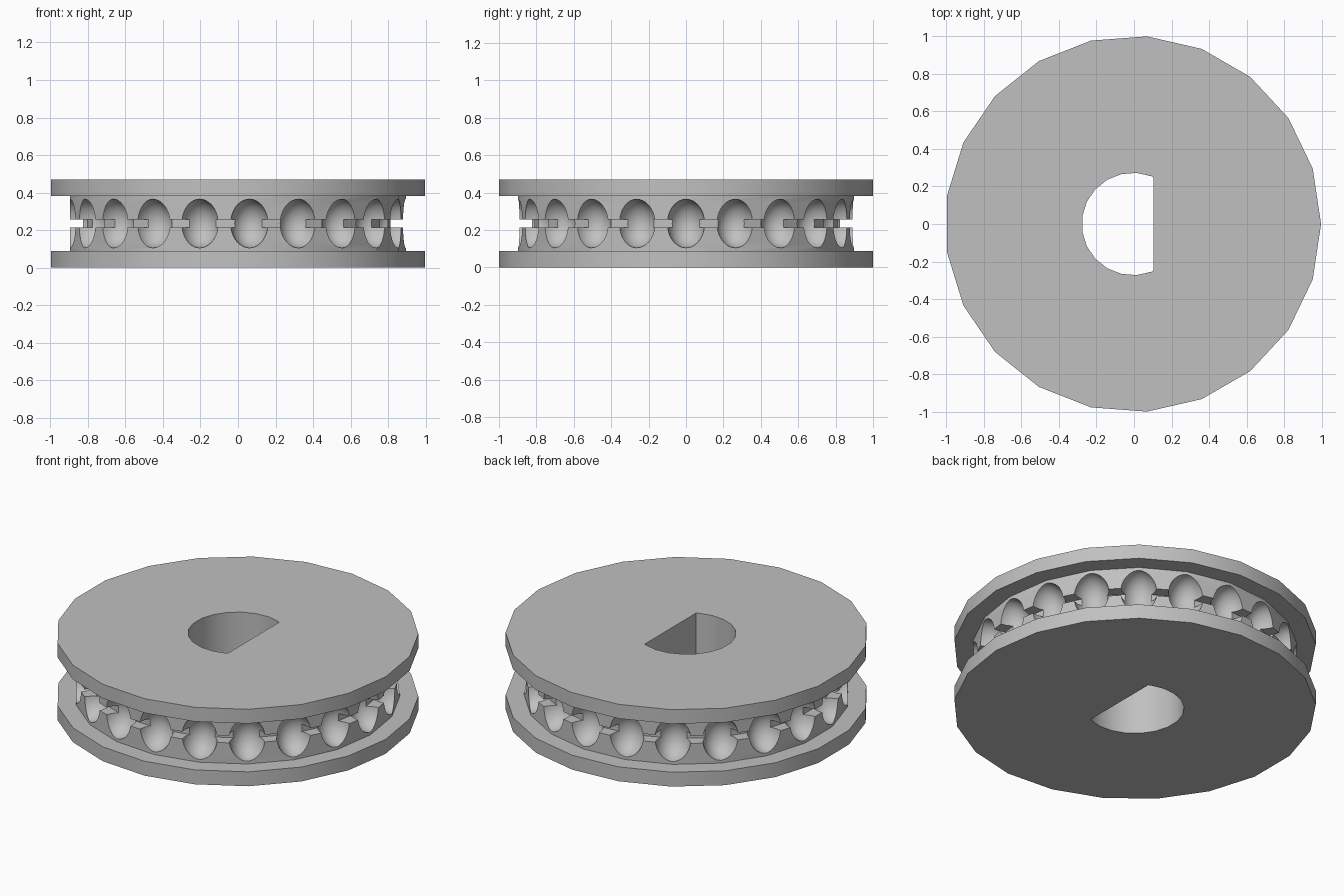
import bpy, bmesh, math
from mathutils import Matrix

if "Cube" in bpy.data.objects:
    bpy.data.objects.remove(bpy.data.objects["Cube"])

N = 21                      # sides of the wheel and number of ball pockets
STEP = math.tau / N
SHIFT = -0.0056             # centres the odd-sided polygon
MID = 0.235


def make_object(name, bm):
    bmesh.ops.recalc_face_normals(bm, faces=bm.faces[:])
    mesh = bpy.data.meshes.new(name)
    bm.to_mesh(mesh)
    bm.free()
    obj = bpy.data.objects.new(name, mesh)
    bpy.context.collection.objects.link(obj)
    return obj


def cut(target, cutter):
    mod = target.modifiers.new(cutter.name, 'BOOLEAN')
    mod.operation = 'DIFFERENCE'
    mod.solver = 'EXACT'
    mod.object = cutter
    bpy.context.view_layer.objects.active = target
    bpy.ops.object.modifier_apply(modifier=mod.name)
    bpy.data.objects.remove(cutter)


# Wheel: flanges, grooved core and thin link slot as one turned profile
profile = [(1.0028, 0), (1.0028, 0.088), (0.9, 0.088), (0.9, 0.213),
           (0.83, 0.213), (0.83, 0.257), (0.9, 0.257), (0.9, 0.383),
           (1.0028, 0.383), (1.0028, 0.47)]
bm = bmesh.new()
rings = [[bm.verts.new((r * math.cos(i * STEP) + SHIFT, r * math.sin(i * STEP), z))
          for i in range(N)] for r, z in profile]
for a, b in zip(rings, rings[1:]):
    for i in range(N):
        j = (i + 1) % N
        bm.faces.new((a[i], a[j], b[j], b[i]))
bm.faces.new(rings[0][::-1])
bm.faces.new(rings[-1])
wheel = make_object("pulley_wheel", bm)

# Ball pockets around the rim
bm = bmesh.new()
for i in range(N):
    m = (Matrix.Translation((SHIFT, 0, MID)) @ Matrix.Rotation(i * STEP, 4, 'Z')
         @ Matrix.Translation((0.9, 0, 0)) @ Matrix.Diagonal((0.12, 0.101, 0.13, 1)))
    bmesh.ops.create_uvsphere(bm, u_segments=28, v_segments=18, radius=1, matrix=m)
cut(wheel, make_object("pocket_cutter", bm))

# D-shaped shaft hole
FLAT, R = 0.105, 0.273
pts = [(R * math.cos(i * STEP) + SHIFT, R * math.sin(i * STEP)) for i in range(4, N - 3)]
half = math.sqrt(R * R - (FLAT - SHIFT) ** 2) - 0.003
pts = [(FLAT, half)] + pts + [(FLAT, -half)]
bm = bmesh.new()
low = bm.faces.new([bm.verts.new((x, y, -0.2)) for x, y in pts])
ext = bmesh.ops.extrude_face_region(bm, geom=[low])
bmesh.ops.translate(bm, vec=(0, 0, 0.9),
                    verts=[v for v in ext["geom"] if isinstance(v, bmesh.types.BMVert)])
cut(wheel, make_object("shaft_cutter", bm))

# Single grey finish
grey = bpy.data.materials.new("grey")
grey.diffuse_color = (0.53, 0.53, 0.53, 1)
grey.use_nodes = True
grey.node_tree.nodes["Principled BSDF"].inputs["Base Color"].default_value = grey.diffuse_color
wheel.data.materials.clear()
wheel.data.materials.append(grey)
for p in wheel.data.polygons:
    p.material_index = 0

bpy.ops.object.select_all(action='DESELECT')
wheel.select_set(True)
bpy.context.view_layer.objects.active = wheel
bpy.ops.object.shade_smooth_by_angle(angle=math.radians(30))
